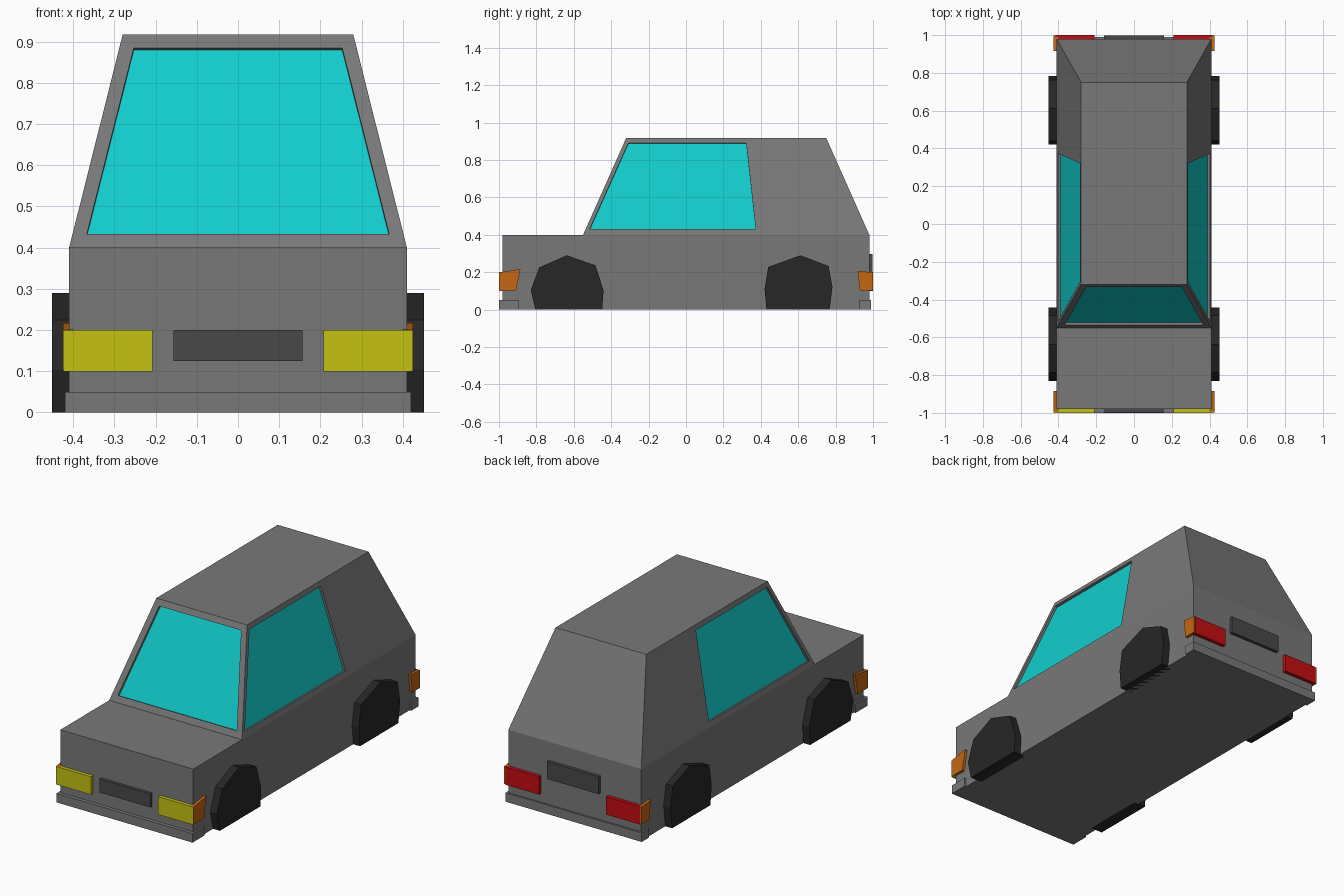
import bpy, bmesh
from mathutils import Vector

if "Cube" in bpy.data.objects:
    bpy.data.objects.remove(bpy.data.objects["Cube"])


def material(name, rgb):
    m = bpy.data.materials.new(name)
    m.diffuse_color = (*rgb, 1)
    m.use_nodes = True
    m.node_tree.nodes["Principled BSDF"].inputs["Base Color"].default_value = m.diffuse_color
    return m


GREY = material("body grey", (0.19, 0.19, 0.19))
GLASS = material("cyan glass", (0.006, 0.61, 0.61))
BLACK = material("tyre black", (0.02, 0.02, 0.02))
DARK = material("dark plate", (0.065, 0.065, 0.065))
YELLOW = material("headlight yellow", (0.56, 0.54, 0.006))
ORANGE = material("indicator orange", (0.55, 0.135, 0.006))
RED = material("tail light red", (0.56, 0.004, 0.006))


def finish(name, bm, *mats):
    bmesh.ops.remove_doubles(bm, verts=bm.verts, dist=1e-5)
    bmesh.ops.recalc_face_normals(bm, faces=bm.faces)
    me = bpy.data.meshes.new(name)
    bm.to_mesh(me)
    bm.free()
    for m in mats:
        me.materials.append(m)
    ob = bpy.data.objects.new(name, me)
    bpy.context.collection.objects.link(ob)
    return ob


def face(bm, pts, mat=0):
    f = bm.faces.new([bm.verts.new(p) for p in pts])
    f.material_index = mat


def box(name, x, y, z, mat):
    bm = bmesh.new()
    bmesh.ops.create_cube(bm, size=1)
    for v in bm.verts:
        v.co = [r[0] if c < 0 else r[1] for c, r in zip(v.co, (x, y, z))]
    return finish(name, bm, mat)


def side_prism(name, profile, x0, x1, mat):
    """Extrude a (y, z) profile along x."""
    bm = bmesh.new()
    n = len(profile)
    a = [bm.verts.new((x0, y, z)) for y, z in profile]
    b = [bm.verts.new((x1, y, z)) for y, z in profile]
    bm.faces.new(a)
    bm.faces.new(b)
    for i in range(n):
        j = (i + 1) % n
        bm.faces.new((a[i], a[j], b[j], b[i]))
    return finish(name, bm, mat)


def mirror_x(ob):
    ob.modifiers.new("mirror", 'MIRROR').use_axis[0] = True


def window_panel(bm, outer, hole, inward, depth=0.014):
    """Frame around a window hole, with reveals and a recessed pane."""
    outer, hole = [Vector(p) for p in outer], [Vector(p) for p in hole]
    n = (outer[1] - outer[0]).cross(outer[3] - outer[0]).normalized()
    if n.dot(Vector(inward)) < 0:
        n = -n
    pane = [p + n * depth for p in hole]
    for i in range(4):
        j = (i + 1) % 4
        face(bm, (outer[i], outer[j], hole[j], hole[i]))
        face(bm, (hole[i], hole[j], pane[j], pane[i]))
    face(bm, pane, 1)


# Body shell: lower tub, bonnet and tapered cabin in one closed mesh
W, RW, L, BELT, TOP = 0.41, 0.28, 0.98, 0.40, 0.917
SCREEN, ROOF_F, ROOF_B = -0.55, -0.32, 0.75


def taper(a, b, z):
    return a + (b - a) * (z - BELT) / (TOP - BELT)


bm = bmesh.new()
face(bm, [(-W, -L, 0), (W, -L, 0), (W, L, 0), (-W, L, 0)])
face(bm, [(-W, -L, 0), (W, -L, 0), (W, -L, BELT), (-W, -L, BELT)])
face(bm, [(-W, L, 0), (W, L, 0), (W, L, BELT), (-W, L, BELT)])
face(bm, [(-W, -L, BELT), (W, -L, BELT), (W, SCREEN, BELT), (-W, SCREEN, BELT)])
face(bm, [(-RW, ROOF_F, TOP), (RW, ROOF_F, TOP), (RW, ROOF_B, TOP), (-RW, ROOF_B, TOP)])
face(bm, [(-W, L, BELT), (W, L, BELT), (RW, ROOF_B, TOP), (-RW, ROOF_B, TOP)])
# Windscreen
window_panel(
    bm,
    [(-W, SCREEN, BELT), (W, SCREEN, BELT), (RW, ROOF_F, TOP), (-RW, ROOF_F, TOP)],
    [(x, taper(SCREEN, ROOF_F, z), z) for x, z in
     ((-0.367, 0.433), (0.367, 0.433), (0.253, 0.885), (-0.253, 0.885))],
    (0, 1, 0))
# Sides with door windows
for s in (-1, 1):
    face(bm, [(s * W, -L, 0), (s * W, L, 0), (s * W, L, BELT),
              (s * W, SCREEN, BELT), (s * W, -L, BELT)])
    window_panel(
        bm,
        [(s * W, SCREEN, BELT), (s * W, L, BELT), (s * RW, ROOF_B, TOP), (s * RW, ROOF_F, TOP)],
        [(s * taper(W, RW, z), y, z) for y, z in
         ((-0.515, 0.43), (0.373, 0.43), (0.322, 0.89), (-0.308, 0.89))],
        (-s, 0, 0))
finish("body", bm, GREY, GLASS)

# Wheels, flat at the ground
mirror_x(side_prism("front_wheels", [
    (-0.805, 0), (-0.83, 0.104), (-0.785, 0.225), (-0.638, 0.29),
    (-0.485, 0.237), (-0.441, 0.104), (-0.448, 0)], 0.38, 0.452, BLACK))
mirror_x(side_prism("rear_wheels", [
    (0.43, 0), (0.42, 0.11), (0.44, 0.228), (0.612, 0.29),
    (0.762, 0.233), (0.783, 0.12), (0.768, 0)], 0.38, 0.452, BLACK))

# Bumpers
box("front_bumper", (-0.42, 0.42), (-1.0, -0.895), (0, 0.05), GREY)
box("rear_bumper", (-0.42, 0.42), (0.925, 0.99), (0, 0.05), GREY)

# Lamps
mirror_x(box("headlights", (0.208, 0.423), (-1.0, -0.975), (0.1, 0.2), YELLOW))
mirror_x(box("tail_lights", (0.208, 0.415), (0.975, 1.0), (0.1, 0.2), RED))
mirror_x(side_prism("front_indicators", [
    (-0.999, 0.102), (-0.908, 0.102), (-0.885, 0.217), (-0.999, 0.199)], 0.40, 0.425, ORANGE))
mirror_x(side_prism("rear_indicators", [
    (0.93, 0.102), (0.999, 0.102), (0.999, 0.199), (0.917, 0.207)], 0.40, 0.425, ORANGE))

# Grille and rear plate
box("grille", (-0.157, 0.157), (-0.997, -0.975), (0.125, 0.2), DARK)
box("rear_plate", (-0.16, 0.16), (0.975, 0.998), (0.2, 0.297), DARK)
